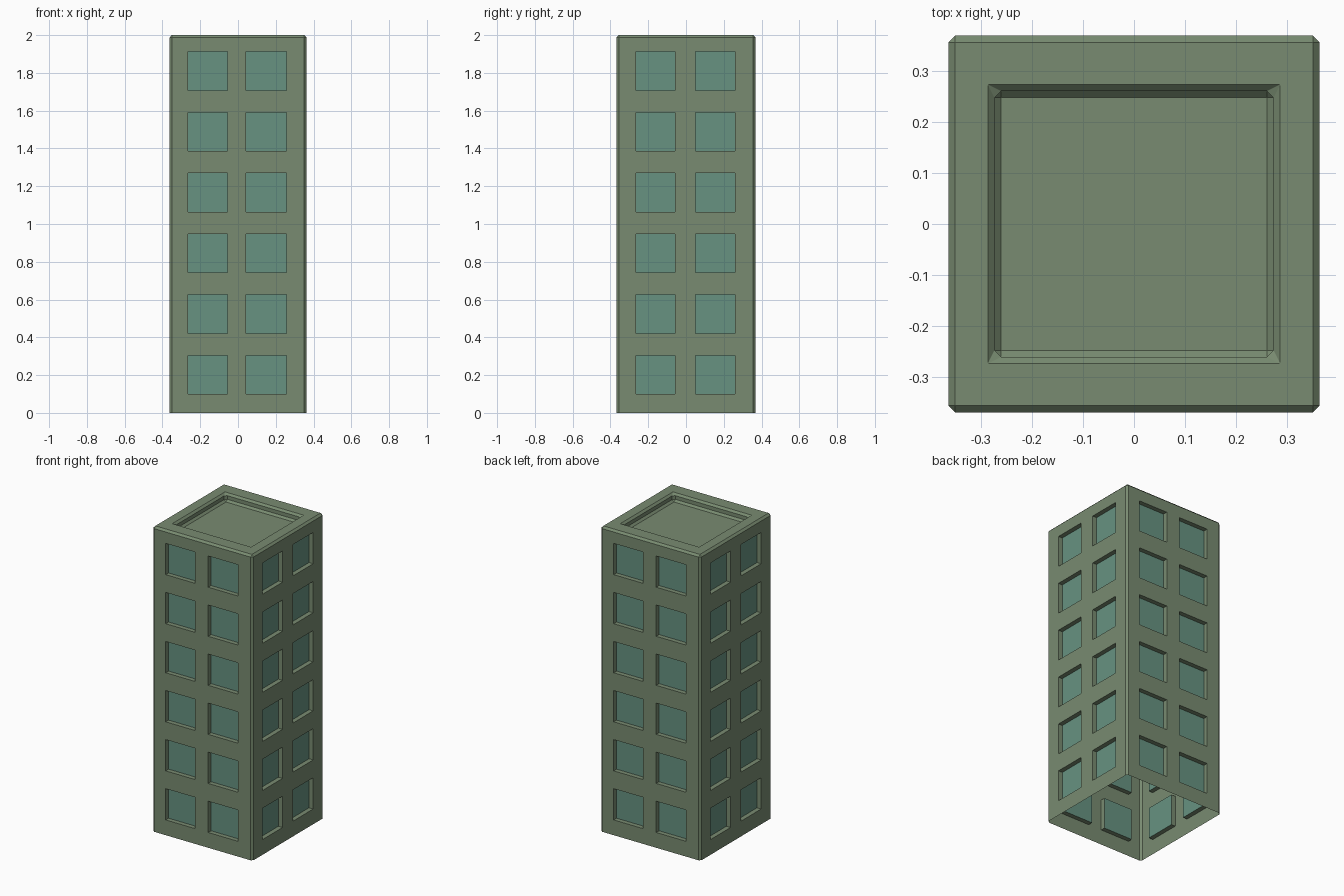
import bpy, bmesh
from mathutils import Vector

if "Cube" in bpy.data.objects:
    bpy.data.objects.remove(bpy.data.objects["Cube"])

HX, HY, H = 0.363, 0.3685, 2.0      # half width, half depth, height
BEVEL, REVEAL = 0.013, 0.03


def material(name, rgb):
    m = bpy.data.materials.new(name)
    m.diffuse_color = (*rgb, 1)
    m.use_nodes = True
    m.node_tree.nodes["Principled BSDF"].inputs["Base Color"].default_value = m.diffuse_color
    return m


bm = bmesh.new()

# Tower box, open underneath
bmesh.ops.create_cube(bm, size=1)
for v in bm.verts:
    v.co = Vector((v.co.x * 2 * HX, v.co.y * 2 * HY, (v.co.z + 0.5) * H))
bm.normal_update()
bmesh.ops.delete(bm, geom=[f for f in bm.faces if f.normal.z < -0.9], context='FACES_ONLY')

# Sunken roof behind a parapet
roof = next(f for f in bm.faces if f.normal.z > 0.9)
bmesh.ops.inset_individual(bm, faces=[roof], thickness=0.09)
for v in roof.verts:
    v.co.x = 0.273 if v.co.x > 0 else -0.273
    v.co.y = 0.260 if v.co.y > 0 else -0.260
floor = bmesh.ops.extrude_discrete_faces(bm, faces=[roof])['faces'][0]
for v in floor.verts:
    v.co.z -= 0.05
bm.normal_update()

# Chamfer all real corners
sharp = [e for e in bm.edges if len(e.link_faces) == 2 and e.calc_face_angle(0) > 0.5]
bmesh.ops.bevel(bm, geom=sharp, offset=BEVEL, offset_type='OFFSET', segments=1,
                profile=0.5, affect='EDGES')
bm.normal_update()

# Windows: two columns by six rows on each wall, recessed
ROWS = [(0.10 + 0.3215 * i, 0.305 + 0.3215 * i) for i in range(6)]
WALLS = [(Vector((0, -1, 0)), HY, [(-0.266, -0.055), (0.042, 0.258)]),
         (Vector((0, 1, 0)), HY, [(-0.266, -0.055), (0.042, 0.258)]),
         (Vector((1, 0, 0)), HX, [(-0.266, -0.057), (0.051, 0.260)]),
         (Vector((-1, 0, 0)), HX, [(-0.266, -0.057), (0.051, 0.260)])]
Z = Vector((0, 0, 1))


def wall_faces(n, d):
    return [f for f in bm.faces
            if f.normal.dot(n) > 0.99 and abs(f.calc_center_median().dot(n) - d) < 0.002]


def inside(value, spans):
    return any(a < value < b for a, b in spans)


for n, d, cols in WALLS:
    u = Z.cross(n)                   # points right when facing the wall
    for axis, spans in ((u, cols), (Z, ROWS)):
        for pos in [p for s in spans for p in s]:
            faces = wall_faces(n, d)
            geom = set(faces)
            for f in faces:
                geom.update(f.edges)
                geom.update(f.verts)
            bmesh.ops.bisect_plane(bm, geom=list(geom), dist=1e-5,
                                   plane_co=axis * pos, plane_no=axis)
            bm.normal_update()
    panes = [f for f in wall_faces(n, d)
             if inside(f.calc_center_median().dot(u), cols)
             and inside(f.calc_center_median().z, ROWS)]
    for pane in bmesh.ops.extrude_discrete_faces(bm, faces=panes)['faces']:
        pane.material_index = 1
        for v in pane.verts:
            v.co -= n * REVEAL
    bm.normal_update()

mesh = bpy.data.meshes.new("tower_block")
bm.to_mesh(mesh)
bm.free()
mesh.materials.append(material("wall_green", (0.19, 0.26, 0.165)))
mesh.materials.append(material("window_glass", (0.135, 0.29, 0.22)))
tower = bpy.data.objects.new("tower_block", mesh)
bpy.context.collection.objects.link(tower)
